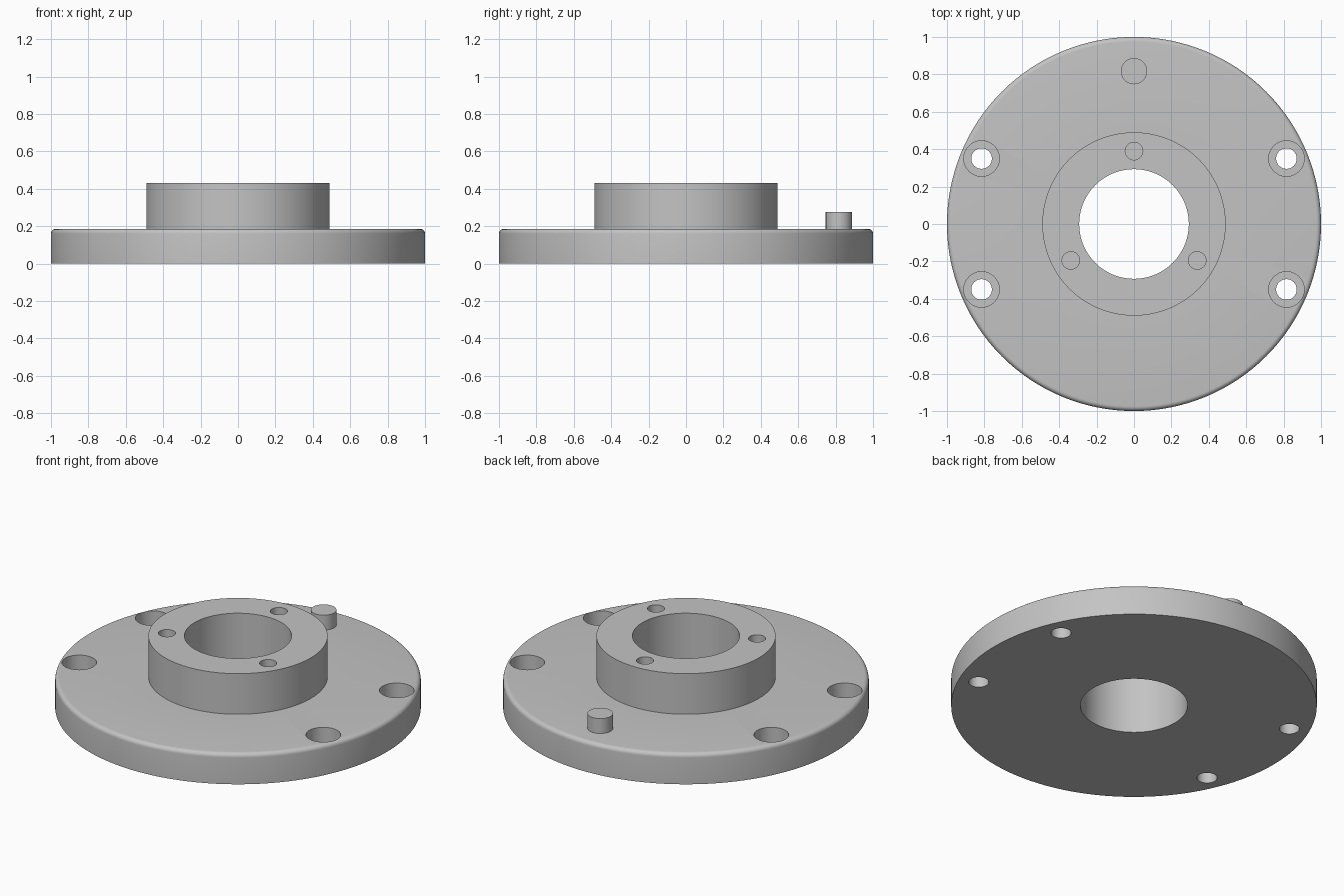
import bpy, bmesh, math

cube = bpy.data.objects.get("Cube")
if cube:
    bpy.data.objects.remove(cube, do_unlink=True)

steel = bpy.data.materials.new("grey steel")
steel.use_nodes = True
steel.diffuse_color = (0.55, 0.55, 0.55, 1)
steel.node_tree.nodes["Principled BSDF"].inputs["Base Color"].default_value = (0.55, 0.55, 0.55, 1)


def make_object(name, bm):
    bmesh.ops.recalc_face_normals(bm, faces=bm.faces)
    mesh = bpy.data.meshes.new(name)
    bm.to_mesh(mesh)
    bm.free()
    mesh.materials.append(steel)
    ob = bpy.data.objects.new(name, mesh)
    bpy.context.collection.objects.link(ob)
    return ob


def lathe(name, profile, steps=128):
    """Revolve a closed (radius, z) profile around the z axis."""
    bm = bmesh.new()
    rings = []
    for i in range(steps):
        a = 2 * math.pi * i / steps
        rings.append([bm.verts.new((r * math.cos(a), r * math.sin(a), z)) for r, z in profile])
    n = len(profile)
    for i in range(steps):
        p, q = rings[i], rings[(i + 1) % steps]
        for j in range(n):
            k = (j + 1) % n
            bm.faces.new((p[j], q[j], q[k], p[k]))
    return make_object(name, bm)


def cylinder(name, x, y, radius, z0, z1):
    bm = bmesh.new()
    bmesh.ops.create_cone(bm, cap_ends=True, segments=48, radius1=radius, radius2=radius, depth=z1 - z0)
    bmesh.ops.translate(bm, verts=bm.verts, vec=(x, y, (z0 + z1) / 2))
    return make_object(name, bm)


def smooth(ob):
    bpy.ops.object.select_all(action="DESELECT")
    ob.select_set(True)
    bpy.context.view_layer.objects.active = ob
    bpy.ops.object.shade_smooth_by_angle(angle=math.radians(30))


FLANGE_TOP, HUB_TOP, FILLET = 0.185, 0.43, 0.025

# Flange with rounded top edge, raised hub and central bore
profile = [(0.293, 0), (1, 0)]
for i in range(7):
    a = math.pi / 2 * i / 6
    profile.append((1 - FILLET + FILLET * math.cos(a), FLANGE_TOP - FILLET + FILLET * math.sin(a)))
profile += [(0.49, FLANGE_TOP), (0.49, HUB_TOP), (0.293, HUB_TOP)]
body = lathe("flange_and_hub", profile)

# Counterbored mounting holes, then blind holes in the hub face
cutters = []
for sx in (-1, 1):
    for sy in (-1, 1):
        x, y = 0.815 * sx, 0.35 * sy
        cutters.append(cylinder("bolt_hole_cutter", x, y, 0.055, -0.1, 0.3))
        cutters.append(cylinder("counterbore_cutter", x, y, 0.095, 0.08, 0.3))
for i in range(3):
    a = math.radians(90 + 120 * i)
    cutters.append(cylinder("hub_hole_cutter", 0.39 * math.cos(a), 0.39 * math.sin(a), 0.047, 0.23, 0.6))

for cutter in cutters:
    mod = body.modifiers.new("hole", "BOOLEAN")
    mod.operation = "DIFFERENCE"
    mod.solver = "EXACT"
    mod.object = cutter
    bpy.context.view_layer.objects.active = body
    bpy.ops.object.modifier_apply(modifier=mod.name)
    bpy.data.objects.remove(cutter, do_unlink=True)
smooth(body)

# Locating pin standing on the flange
smooth(cylinder("locating_pin", 0, 0.817, 0.07, 0.15, 0.275))
